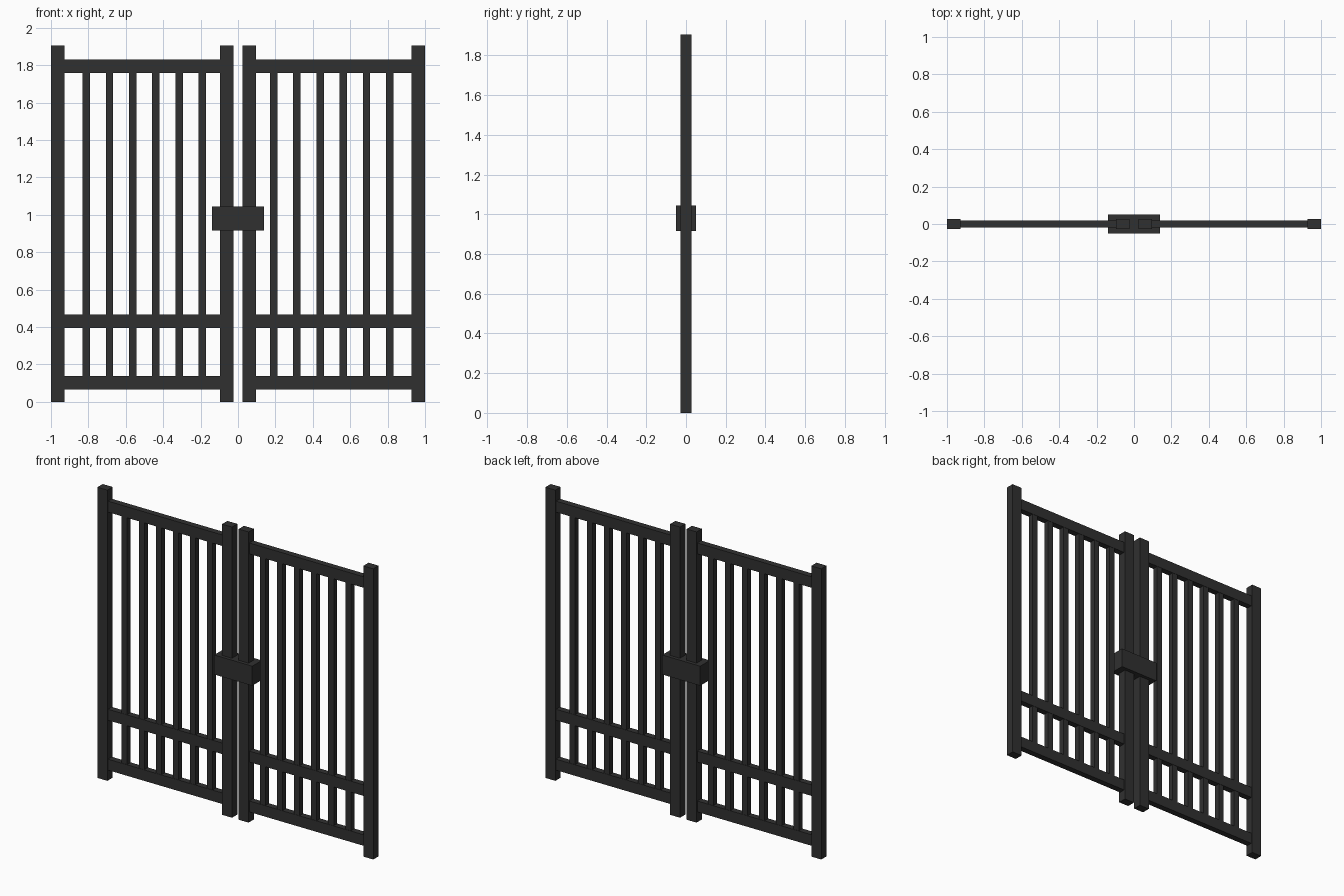
import bpy

if "Cube" in bpy.data.objects:
    bpy.data.objects.remove(bpy.data.objects["Cube"])

# Dark painted metal
metal = bpy.data.materials.new("dark_metal")
metal.diffuse_color = (0.03, 0.03, 0.03, 1)
metal.use_nodes = True
metal.node_tree.nodes["Principled BSDF"].inputs["Base Color"].default_value = metal.diffuse_color


def box(name, x0, x1, z0, z1, depth):
    """Box spanning x0..x1 and z0..z1, centred on y = 0."""
    bpy.ops.mesh.primitive_cube_add(size=1, location=((x0 + x1) / 2, 0, (z0 + z1) / 2))
    ob = bpy.context.object
    ob.name = name
    ob.scale = (abs(x1 - x0), depth, z1 - z0)
    bpy.ops.object.transform_apply(location=False, rotation=False, scale=True)
    ob.data.materials.append(metal)
    return ob


POST, INNER, HEIGHT = 0.072, 0.024, 1.905
rails = {"bottom_rail": 0.067, "middle_rail": 0.394, "top_rail": 1.758}

for side, s in (("left", -1), ("right", 1)):
    # Posts at both ends of the leaf
    box(f"{side}_outer_post", s * (1 - POST), s, 0, HEIGHT, 0.055)
    box(f"{side}_inner_post", s * INNER, s * (INNER + POST), 0, HEIGHT, 0.055)
    # Horizontal rails, ending inside the posts
    for name, z in rails.items():
        box(f"{side}_{name}", s * (INNER + POST / 2), s * (1 - POST / 2), z, z + POST, 0.04)
    # Vertical bars between bottom and top rails
    for i in range(6):
        x = s * (0.191 + 0.124 * i)
        box(f"{side}_bar_{i + 1}", x - 0.02, x + 0.02, 0.10, 1.79, 0.036)

# Lock box joining the two leaves
box("lock_box", -0.138, 0.138, 0.917, 1.045, 0.10)
